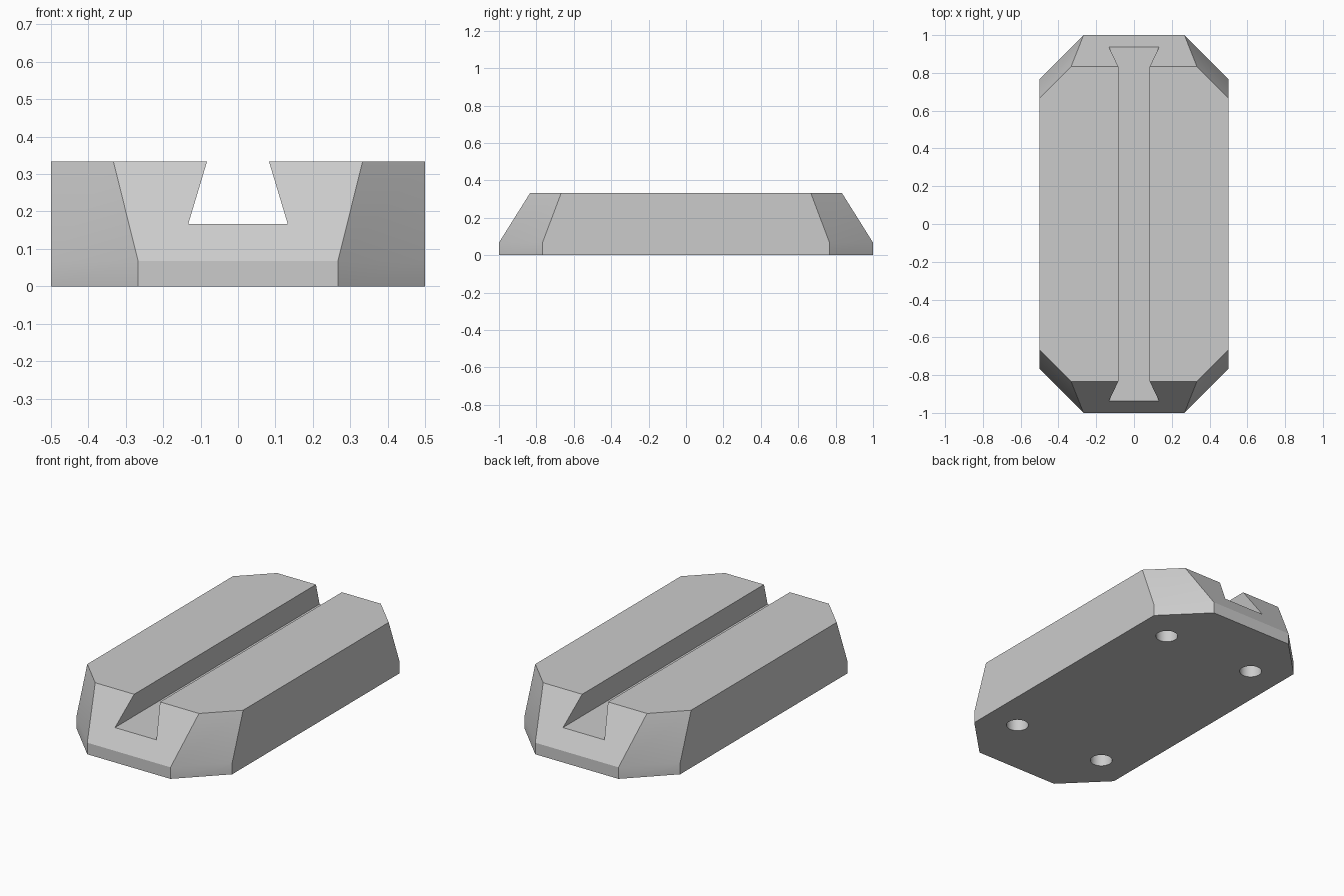
import bpy, bmesh

cube = bpy.data.objects.get("Cube")
if cube:
    bpy.data.objects.remove(cube, do_unlink=True)

grey = bpy.data.materials.new("light_grey")
grey.use_nodes = True
grey.diffuse_color = (0.6, 0.6, 0.6, 1)
grey.node_tree.nodes["Principled BSDF"].inputs["Base Color"].default_value = (0.6, 0.6, 0.6, 1)

H = 1 / 3          # block height
HOLE_DEPTH = 0.1


def loft(name, rings):
    """Join equal-length rings of points into a closed solid."""
    bm = bmesh.new()
    loops = [[bm.verts.new(p) for p in ring] for ring in rings]
    for a, b in zip(loops, loops[1:]):
        for i in range(len(a)):
            j = (i + 1) % len(a)
            bm.faces.new((a[i], a[j], b[j], b[i]))
    bm.faces.new(loops[0][::-1])
    bm.faces.new(loops[-1])
    bmesh.ops.recalc_face_normals(bm, faces=bm.faces)
    mesh = bpy.data.meshes.new(name)
    bm.to_mesh(mesh)
    bm.free()
    mesh.materials.append(grey)
    obj = bpy.data.objects.new(name, mesh)
    bpy.context.collection.objects.link(obj)
    return obj


def octagon(z, end_x, end_y, side_x, side_y):
    quarter = [(side_x, side_y), (end_x, end_y)]
    half = quarter + [(-x, y) for x, y in quarter[::-1]]
    return [(x, y, z) for x, y in half + [(-x, -y) for x, y in half]]


# Block with clipped corners and sloping ends
block = loft("base_block", [
    octagon(0, 0.267, 1, 0.5, 0.767),
    octagon(0.067, 0.267, 1, 0.5, 0.767),
    octagon(H, 0.333, 0.833, 0.5, 0.667),
])

# Dovetail groove cutter, its flared walls continued above the top
depth, slope = H / 2, 0.05 / (H / 2)
top = H + 0.05
top_x = 0.133 - slope * (top - depth)
profile = [(-0.133, depth), (0.133, depth), (top_x, top), (-top_x, top)]
cutters = [loft("groove_cutter", [[(x, y, z) for x, z in profile] for y in (-1.2, 1.2)])]

# Four blind round holes in the underside
for x in (-0.3, 0.3):
    for y in (-0.637, 0.637):
        bpy.ops.mesh.primitive_cylinder_add(
            vertices=48, radius=0.06, depth=2 * HOLE_DEPTH, location=(x, y, 0))
        hole = bpy.context.object
        hole.name = "hole_cutter"
        hole.data.materials.append(grey)
        cutters.append(hole)

bpy.ops.object.select_all(action="DESELECT")
block.select_set(True)
bpy.context.view_layer.objects.active = block
for cutter in cutters:
    mod = block.modifiers.new("cut", "BOOLEAN")
    mod.operation = "DIFFERENCE"
    mod.solver = "EXACT"
    mod.object = cutter
    bpy.ops.object.modifier_apply(modifier=mod.name)
for cutter in cutters:
    bpy.data.objects.remove(cutter, do_unlink=True)

bpy.ops.object.shade_smooth_by_angle(angle=0.52)
